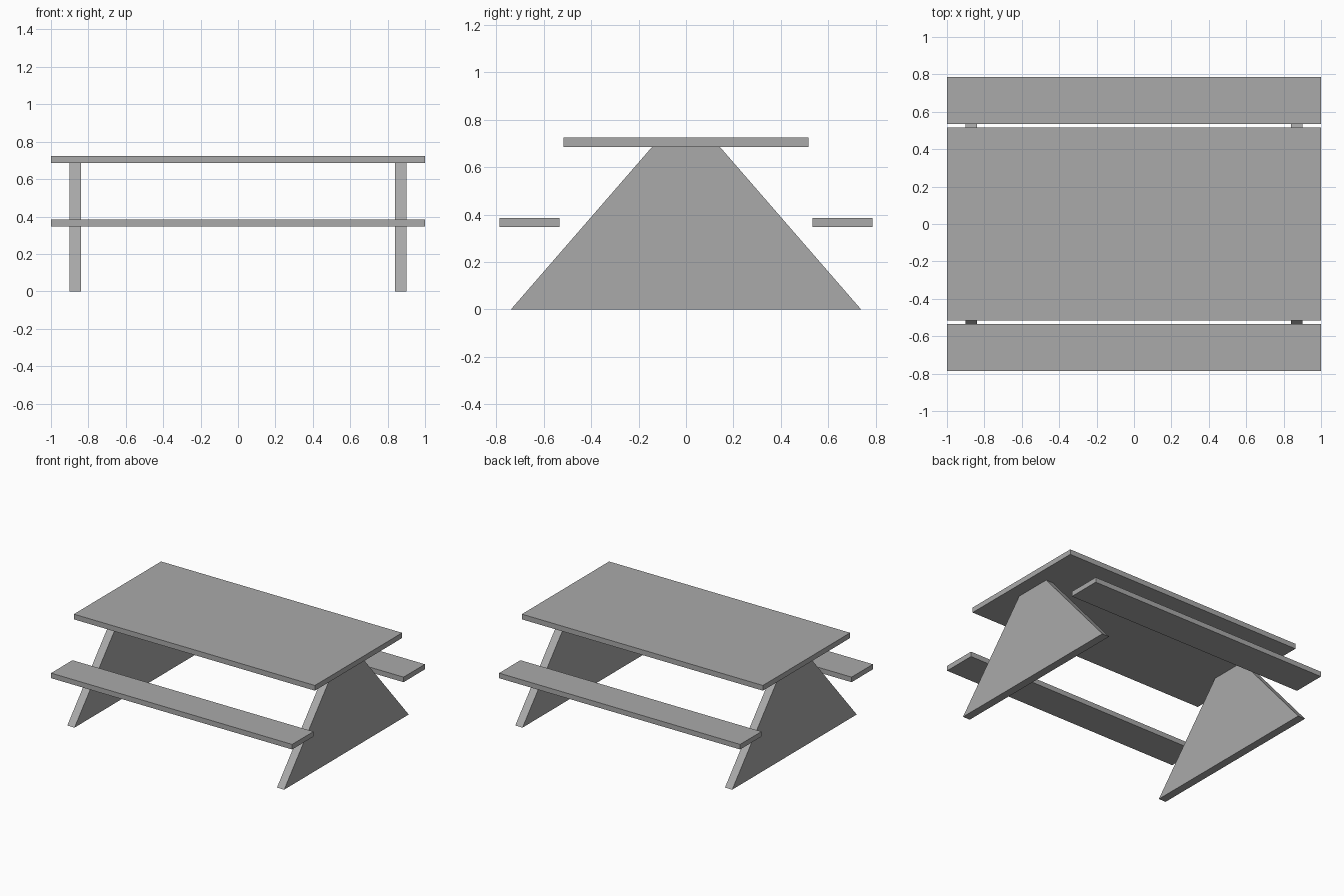
import bpy
import bmesh

cube = bpy.data.objects.get("Cube")
if cube:
    bpy.data.objects.remove(cube, do_unlink=True)

grey = bpy.data.materials.new("plain_grey")
grey.use_nodes = True
colour = (0.4, 0.4, 0.4, 1)
grey.diffuse_color = colour
grey.node_tree.nodes["Principled BSDF"].inputs["Base Color"].default_value = colour


def extrude_x(name, profile, x0, x1):
    """Solid made by sweeping a (y, z) profile from x0 to x1."""
    bm = bmesh.new()
    face = bm.faces.new([bm.verts.new((x0, y, z)) for y, z in profile])
    swept = bmesh.ops.extrude_face_region(bm, geom=[face])["geom"]
    verts = [v for v in swept if isinstance(v, bmesh.types.BMVert)]
    bmesh.ops.translate(bm, verts=verts, vec=(x1 - x0, 0, 0))
    bmesh.ops.recalc_face_normals(bm, faces=bm.faces)
    mesh = bpy.data.meshes.new(name)
    bm.to_mesh(mesh)
    bm.free()
    mesh.materials.append(grey)
    obj = bpy.data.objects.new(name, mesh)
    bpy.context.collection.objects.link(obj)
    return obj


def plank(name, y0, y1, z0, z1):
    return extrude_x(name, [(y0, z0), (y1, z0), (y1, z1), (y0, z1)], -1, 1)


# Table top
plank("table_top", -0.517, 0.517, 0.685, 0.724)

# Benches along the front and back
plank("front_bench", -0.787, -0.534, 0.347, 0.385)
plank("back_bench", 0.534, 0.787, 0.347, 0.385)

# Solid tapered end supports
taper = [(-0.738, 0), (0.738, 0), (0.143, 0.685), (-0.143, 0.685)]
for name, side in (("left_support", 1), ("right_support", -1)):
    extrude_x(name, taper, side * 0.84, side * 0.9)
